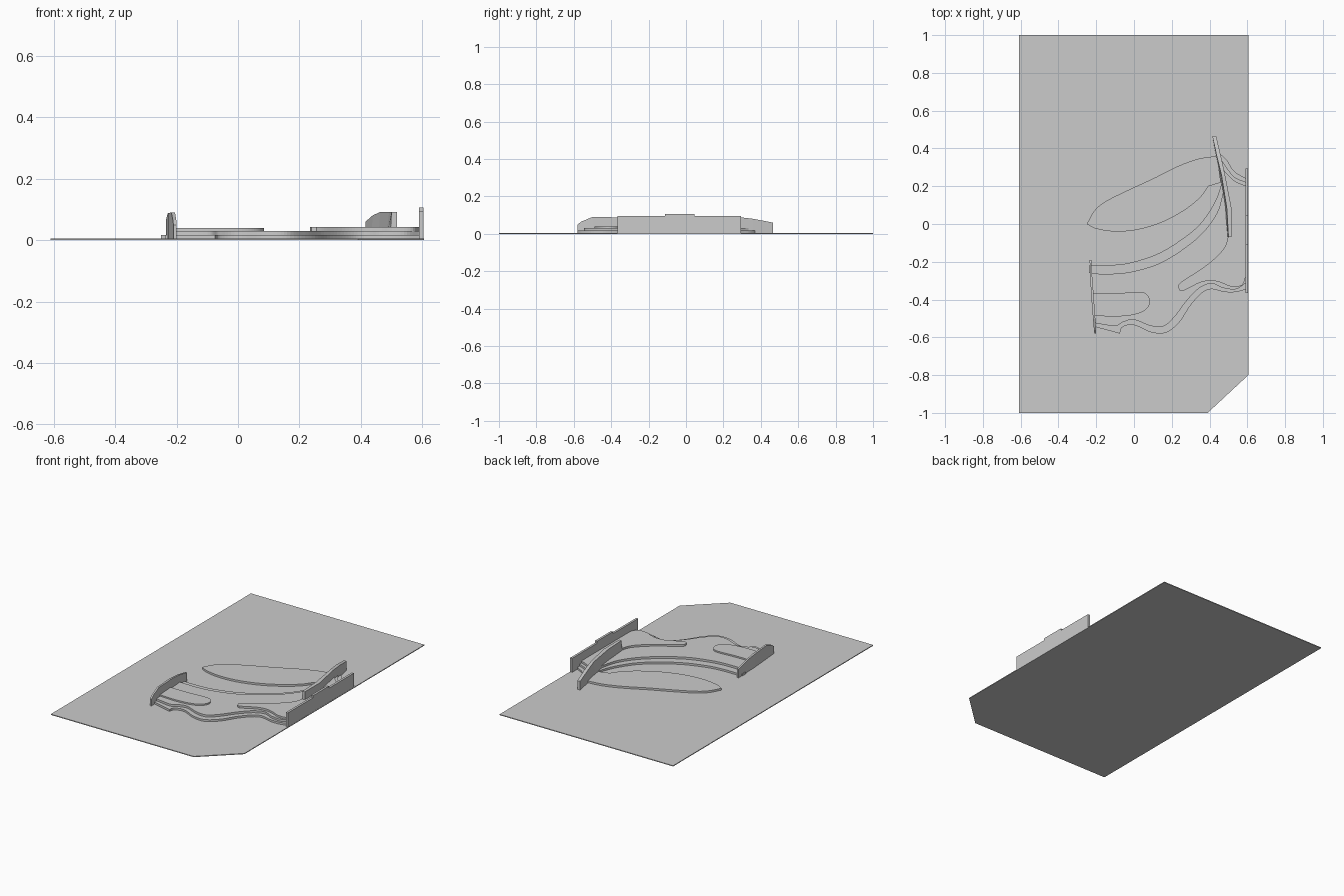
import bpy, bmesh
from mathutils import Vector


def curve(pts, steps=6):
    """Smooth Catmull-Rom line through a few 2D points."""
    p = [Vector(q) for q in pts]
    p = [2 * p[0] - p[1]] + p + [2 * p[-1] - p[-2]]
    out = []
    for a, b, c, d in zip(p, p[1:], p[2:], p[3:]):
        for i in range(steps):
            t = i / steps
            out.append(0.5 * (2 * b + (c - a) * t + (2 * a - 5 * b + 4 * c - d) * t * t
                              + (3 * b - a - 3 * c + d) * t ** 3))
    return out + [p[-2]]


def finish(name, bm):
    bmesh.ops.recalc_face_normals(bm, faces=bm.faces[:])
    me = bpy.data.meshes.new(name)
    bm.to_mesh(me)
    bm.free()
    ob = bpy.data.objects.new(name, me)
    bpy.context.collection.objects.link(ob)
    return ob


def slab(name, outline, z0, z1):
    bm = bmesh.new()
    face = bm.faces.new([bm.verts.new((p[0], p[1], z0)) for p in outline])
    new = bmesh.ops.extrude_face_region(bm, geom=[face])["geom"]
    verts = [v for v in new if isinstance(v, bmesh.types.BMVert)]
    bmesh.ops.translate(bm, verts=verts, vec=(0, 0, z1 - z0))
    return finish(name, bm)


def wall(name, stations, z0):
    """Each station: y, left x at foot, left x at top, right x, height."""
    bm = bmesh.new()
    rings = [[bm.verts.new(v) for v in ((fl, y, z0), (r, y, z0), (r, y, h), (tl, y, h))]
             for y, fl, tl, r, h in stations]
    for a, b in zip(rings, rings[1:]):
        for i in range(4):
            j = (i + 1) % 4
            bm.faces.new((a[i], a[j], b[j], b[i]))
    bm.faces.new(rings[0])
    bm.faces.new(rings[-1])
    return finish(name, bm)


BASE, L1, L2, L3 = 0.005, 0.017, 0.030, 0.042
UNDER = 0.003

# Base plate with one cut corner
slab("base_plate", [(-0.61, -1), (0.39, -1), (0.605, -0.8), (0.605, 1), (-0.61, 1)], 0, BASE)

# Leaf-shaped low mound
leaf_low = curve([(-0.25, 0), (-0.2, -0.025), (-0.1, -0.04), (0.02, -0.03), (0.15, 0.01),
                  (0.27, 0.075), (0.35, 0.14), (0.395, 0.2)])
leaf_top = curve([(0.44, 0.36), (0.34, 0.345), (0.23, 0.305), (0.1, 0.24), (-0.02, 0.185),
                  (-0.15, 0.12), (-0.21, 0.07), (-0.25, 0.0)])
slab("leaf_mound", leaf_low + [Vector((0.46, 0.22))] + leaf_top[:-1], UNDER, L1)

# Lowest terrace
front1 = curve([(-0.075, -0.58), (-0.06, -0.545), (0, -0.535), (0.09, -0.573), (0.17, -0.575),
                (0.24, -0.52), (0.3, -0.43), (0.36, -0.365), (0.41, -0.345), (0.48, -0.36),
                (0.54, -0.36), (0.595, -0.345)])
back1 = curve([(0.465, 0.22), (0.43, 0.12), (0.35, 0.0), (0.24, -0.09), (0.12, -0.16),
               (-0.02, -0.205), (-0.12, -0.217), (-0.225, -0.217)])
side1 = curve([(0.595, 0.24), (0.53, 0.28), (0.49, 0.34), (0.445, 0.38)])
slab("lower_terrace", front1 + side1 + back1 + [(-0.205, -0.545)], UNDER, L1)

# Middle terrace
front2 = curve([(-0.205, -0.525), (-0.1, -0.54), (-0.06, -0.52), (0, -0.507), (0.09, -0.54),
                (0.16, -0.54), (0.22, -0.485), (0.28, -0.405), (0.345, -0.34), (0.41, -0.315),
                (0.47, -0.338), (0.54, -0.345), (0.595, -0.31)])
back2 = curve([(0.475, 0.18), (0.44, 0.06), (0.36, -0.05), (0.25, -0.14), (0.13, -0.21),
               (0, -0.25), (-0.1, -0.263), (-0.225, -0.263)])
side2 = curve([(0.595, 0.22), (0.53, 0.25), (0.49, 0.3), (0.455, 0.35)])
slab("middle_terrace", front2 + side2 + back2, L1 - 0.002, L2)

# Upper terraces: a rounded tongue on the left, a sweeping one on the right
slab("left_upper_terrace",
     curve([(-0.21, -0.485), (-0.1, -0.49), (0, -0.48), (0.06, -0.455), (0.085, -0.415),
            (0.07, -0.375), (0.03, -0.36), (-0.1, -0.367), (-0.22, -0.367)]), L2 - 0.002, L3 - 0.003)
slab("right_upper_terrace",
     curve([(0.24, -0.35), (0.235, -0.325), (0.26, -0.3), (0.36, -0.235), (0.44, -0.17),
            (0.49, -0.1), (0.5, 0.02), (0.48, 0.27)])
     + curve([(0.475, 0.285), (0.53, 0.23), (0.595, 0.2)])
     + curve([(0.595, -0.27), (0.57, -0.325), (0.51, -0.33), (0.46, -0.31), (0.41, -0.3),
              (0.35, -0.31), (0.28, -0.345), (0.255, -0.355)]), L2 - 0.002, L3)

# Leaning inner wall, sloping down to the back
wall("inner_wall", [(-0.07, 0.495, 0.5, 0.517, 0.092), (0.08, 0.482, 0.492, 0.517, 0.092),
                    (0.26, 0.457, 0.463, 0.482, 0.092), (0.36, 0.435, 0.438, 0.46, 0.08),
                    (0.465, 0.415, 0.415, 0.435, 0.06)], UNDER)

# Thin left wall with falling ends
wall("left_wall", [(-0.58, -0.21, -0.21, -0.2, 0.05), (-0.56, -0.212, -0.212, -0.201, 0.065),
                   (-0.5, -0.217, -0.217, -0.205, 0.09), (-0.36, -0.228, -0.228, -0.215, 0.088),
                   (-0.28, -0.231, -0.231, -0.221, 0.08), (-0.19, -0.235, -0.235, -0.225, 0.062)], UNDER)

# Low foot block beside the left wall
wall("left_wall_foot", [(-0.22, -0.237, -0.237, -0.225, L1), (-0.26, -0.237, -0.237, -0.22, L1)], UNDER)

# Right edge wall with a raised middle
slab("right_wall", [(0.59, -0.365), (0.604, -0.365), (0.604, 0.295), (0.59, 0.295)], UNDER, 0.094)
slab("right_wall_cap", [(0.59, -0.112), (0.604, -0.112), (0.604, 0.045), (0.59, 0.045)], 0.092, 0.107)
